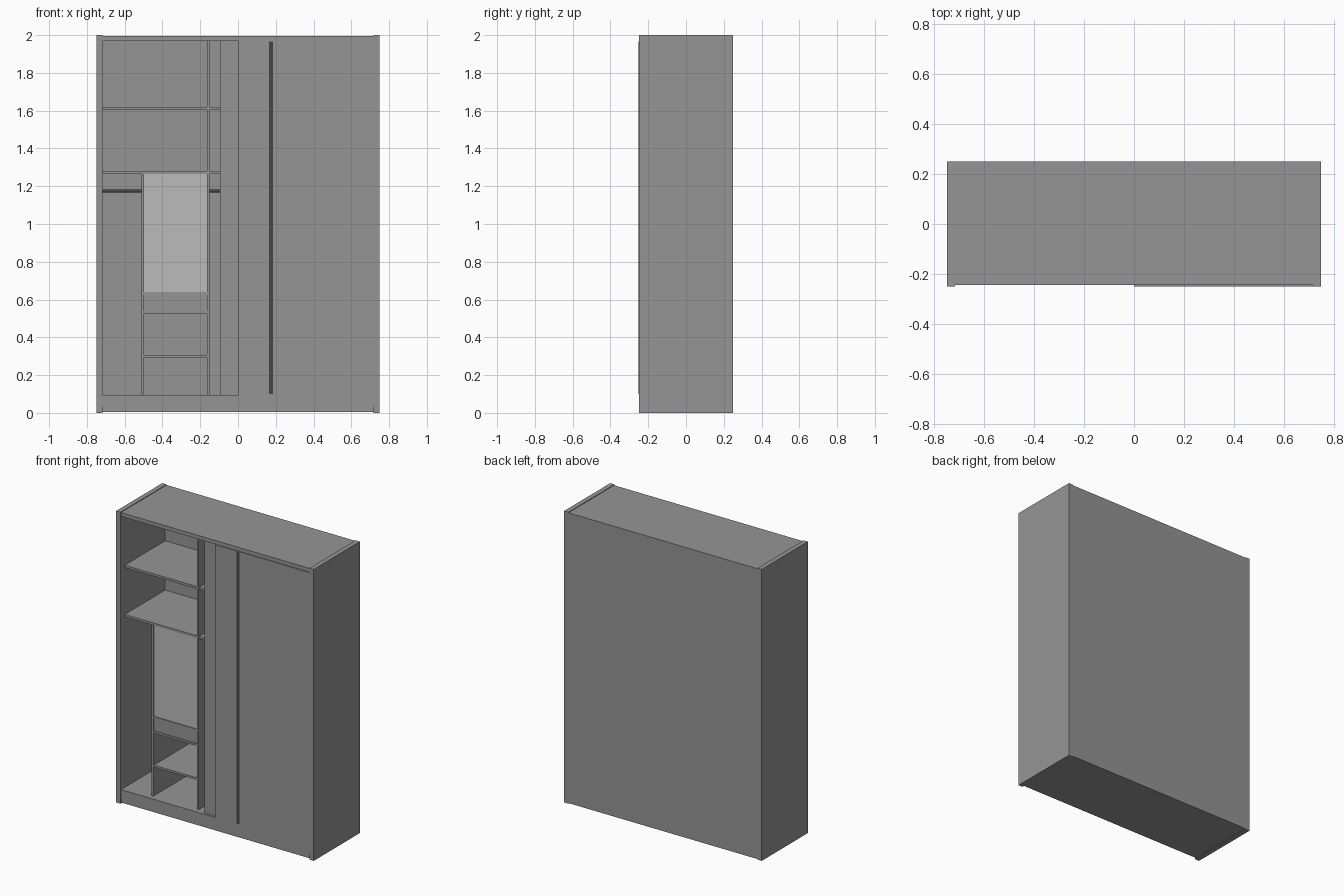
import bpy
from math import pi

if "Cube" in bpy.data.objects:
    bpy.data.objects.remove(bpy.data.objects["Cube"])


def material(name, v):
    m = bpy.data.materials.new(name)
    m.diffuse_color = (v, v, v, 1)
    m.use_nodes = True
    m.node_tree.nodes["Principled BSDF"].inputs["Base Color"].default_value = m.diffuse_color
    return m


body = material("body_grey", 0.3)
dark = material("dark_metal", 0.06)
light = material("light_panel", 0.5)


def box(name, x, y, z, mat=body):
    """Box from (min, max) pairs."""
    bpy.ops.mesh.primitive_cube_add(
        size=1, location=[(a + b) / 2 for a, b in (x, y, z)])
    o = bpy.context.object
    o.name = name
    o.scale = [b - a for a, b in (x, y, z)]
    bpy.ops.object.transform_apply(location=False, rotation=False, scale=True)
    o.data.materials.append(mat)
    return o


def rod(name, x0, x1, z):
    bpy.ops.mesh.primitive_cylinder_add(
        vertices=24, radius=0.008, depth=x1 - x0,
        location=((x0 + x1) / 2, 0, z), rotation=(0, pi / 2, 0))
    o = bpy.context.object
    o.name = name
    o.data.materials.append(dark)
    bpy.ops.object.shade_smooth_by_angle()


SIDE = 0.717                # inner face of the side panels
INNER = (-SIDE, SIDE)
SHELF = (-0.204, 0.235)     # depth of shelves
DIVIDER = (-0.209, 0.235)   # depth of dividers

# Carcass
box("side_panel_left", (-0.75, -SIDE), (-0.25, 0.25), (0, 2))
box("side_panel_right", (SIDE, 0.75), (-0.25, 0.25), (0, 2))
box("top_panel", INNER, (-0.245, 0.25), (1.97, 1.996))
box("floor_panel", INNER, (-0.245, 0.235), (0.035, 0.095))
box("plinth", INNER, (-0.24, 0.235), (0.004, 0.035))
box("back_panel", INNER, (0.235, 0.25), (0.004, 1.97))

# Dividers
box("divider_left", (-0.51, -0.497), DIVIDER, (0.095, 1.265))
box("divider_middle", (-0.165, -0.152), DIVIDER, (0.095, 1.97))

# Upper shelves on both sides of the middle divider
for i, z in enumerate((1.265, 1.603)):
    box(f"shelf_left_{i}", (-SIDE, -0.165), SHELF, (z, z + 0.016))
    box(f"shelf_right_{i}", (-0.152, SIDE), SHELF, (z, z + 0.016))

# Central column: shelves, drawer front and light panel
COL = (-0.497, -0.165)
for i, z in enumerate((0.292, 0.525, 0.625)):
    box(f"column_shelf_{i}", COL, SHELF, (z, z + 0.014))
box("drawer_front", COL, (-0.199, -0.184), (0.539, 0.625))
box("light_panel", COL, (-0.199, -0.184), (0.639, 1.265), light)

# Hanging rods
rod("hanging_rod_left", -SIDE, -0.51, 1.175)
rod("hanging_rod_right", -0.152, SIDE, 1.175)

# Sliding doors, the left one running behind the right one
box("rear_sliding_door", (-0.095, 0.625), (-0.229, -0.21), (0.095, 1.97))
box("front_sliding_door", (0, SIDE), (-0.25, -0.231), (0.095, 1.97))
box("door_handle", (0.165, 0.185), (-0.2505, -0.24), (0.1, 1.965), dark)
